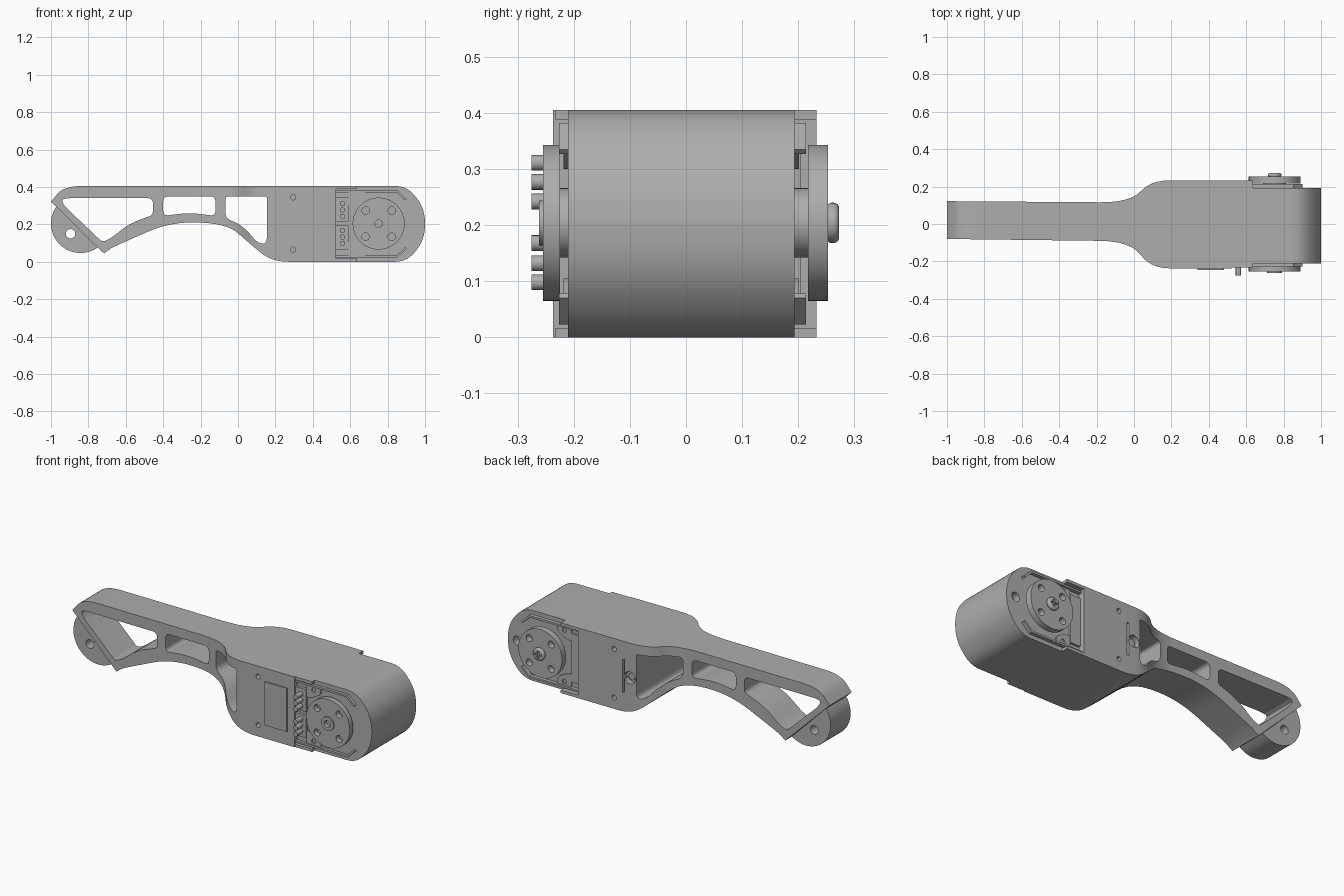
import bpy, bmesh, math
from mathutils import Vector

if "Cube" in bpy.data.objects:
    bpy.data.objects.remove(bpy.data.objects["Cube"])

grey = bpy.data.materials.new("satin grey")
grey.diffuse_color = (0.42, 0.42, 0.42, 1)
grey.use_nodes = True
grey.node_tree.nodes["Principled BSDF"].inputs["Base Color"].default_value = grey.diffuse_color


def rounded(points, steps=6):
    """Polygon whose corners (x, z, radius) are replaced by short curves."""
    out, n = [], len(points)
    for i, p in enumerate(points):
        c = Vector(p[:2])
        r = p[2] if len(p) > 2 else 0
        if r == 0:
            out.append(c)
            continue
        a, b = Vector(points[i - 1][:2]) - c, Vector(points[(i + 1) % n][:2]) - c
        s = c + a.normalized() * min(r, a.length * 0.49)
        e = c + b.normalized() * min(r, b.length * 0.49)
        for k in range(steps + 1):
            t = k / steps
            out.append(s * (1 - t) ** 2 + c * 2 * t * (1 - t) + e * t * t)
    return out


def circle(x, z, r, n=40):
    return [(x + r * math.cos(k * math.tau / n), z + r * math.sin(k * math.tau / n)) for k in range(n)]


def prism(name, outline, lo, hi, axis="y"):
    """Extrude an outline along y (outline in x, z) or z (outline in x, y)."""
    bm = bmesh.new()
    vec = (lambda p, d: (p[0], d, p[1])) if axis == "y" else (lambda p, d: (p[0], p[1], d))
    low = [bm.verts.new(vec(p, lo)) for p in outline]
    high = [bm.verts.new(vec(p, hi)) for p in outline]
    bm.faces.new(low)
    bm.faces.new(high)
    for i in range(len(low)):
        j = (i + 1) % len(low)
        bm.faces.new((low[i], low[j], high[j], high[i]))
    bmesh.ops.recalc_face_normals(bm, faces=bm.faces)
    mesh = bpy.data.meshes.new(name)
    bm.to_mesh(mesh)
    bm.free()
    mesh.materials.append(grey)
    ob = bpy.data.objects.new(name, mesh)
    bpy.context.collection.objects.link(ob)
    return ob


def box(name, x0, x1, z0, z1, y0, y1):
    return prism(name, [(x0, z0), (x1, z0), (x1, z1), (x0, z1)], y0, y1)


def cut(ob, cutters, op="DIFFERENCE"):
    for c in cutters:
        m = ob.modifiers.new("cut", "BOOLEAN")
        m.object, m.operation, m.solver = c, op, "EXACT"
    dg = bpy.context.evaluated_depsgraph_get()
    mesh = bpy.data.meshes.new_from_object(ob.evaluated_get(dg))
    ob.modifiers.clear()
    ob.data = mesh
    for c in cutters:
        bpy.data.objects.remove(c)
    return ob


# Side silhouette of the leg link
side = rounded([(-1, .322), (-.93, .405, .1), (.90, .405, .06), (1.0, .29, .13), (1.0, .115, .13),
                (.90, 0, .06), (.18, 0, .09), (.06, .1, .06), (-.06, .205, .16), (-.36, .215, .14),
                (-.62, .1, .05), (-.674, .075), (-.717, .045)])
# Plan silhouette: slim arm flaring into the wide motor housing
plan = rounded([(-1, -.08), (-.02, -.092, .16), (.09, -.237, .1), (.525, -.237), (.525, -.21), (1.1, -.21),
                (1.1, .193), (.525, .193), (.525, .233), (.09, .233, .1), (-.02, .115, .16), (-1, .122)])
leg = prism("leg_body", side, -.4, .4)
cut(leg, [prism("plan_cutter", plan, -.2, .7, "z")], "INTERSECT")

# Lightening windows through the arm
windows = [
    [(-.95, .34, .06), (-.455, .34, .03), (-.455, .25, .02), (-.58, .205, .08), (-.68, .125, .03),
     (-.725, .105, .02), (-.925, .295, .02)],
    [(-.40, .35, .03), (-.12, .35, .03), (-.12, .245, .03), (-.26, .263, .08), (-.40, .245, .03)],
    [(-.068, .35, .02), (.155, .35, .012), (.155, .09, .05), (.1, .105, .03), (.03, .19, .08), (-.068, .235, .03)],
]
cutters = [prism("window_cutter", rounded(w), -.5, .5) for w in windows]

# Screw holes, cable slot and sockets in the housing
for z in (.065, .345):
    cutters.append(prism("screw_hole_cutter", circle(.295, z, .014, 20), -.3, -.2))
    cutters.append(prism("screw_hole_cutter", circle(.295, z, .014, 20), .2, .3))
cutters.append(prism("socket_cutter", circle(.195, .205, .035, 28), .2, .3))
cutters.append(box("slot_cutter", .228, .24, .11, .30, .2, .3))
cutters.append(prism("end_hole_cutter", circle(.94, .205, .026, 24), .15, .3))
cut(leg, cutters)
prism("socket_ring", circle(.195, .205, .02, 24), .195, .215)

# Round foot pad below the slanted arm end
a0 = math.atan2(1, -1)
arc = []
for k in range(33):
    a = math.radians(133) + math.radians(184) * k / 32
    arc.append((-.842 + .158 * math.cos(a), .205 + .158 * math.sin(a)))
line = -.677
arc = [(x, z) if x + z < line else (x - (x + z - line) / 2, z - (x + z - line) / 2) for x, z in arc]
foot = prism("foot_pad", arc, -.07, .112)
cut(foot, [prism("foot_hole_cutter", circle(-.895, .15, .025, 24), -.5, .5)])

# Front cover plate
box("cover_plate", .34, .482, .08, .33, -.245, -.23)

# Motor fittings on both faces: (side, face, horn inner, horn outer, rim outer)
for tag, s, face, inner, outer, rim in (("front", -1, .21, .225, .255, .226), ("back", 1, .193, .217, .253, .214)):
    def span(a, b):
        return sorted((s * a, s * b))

    # Horn disc with four screw holes and its hub
    horn = prism(tag + "_horn", circle(.752, .204, .139, 64), *span(inner, outer))
    holes = [prism("horn_cutter", circle(.752 + dx, .204 + dz, .02, 20), *span(inner - .05, outer + .05))
             for dx in (-.07, .07) for dz in (-.07, .07)]
    if s < 0:
        holes.append(prism("horn_cutter", circle(.752, .204, .02, 20), *span(outer - .015, .4)))
    cut(horn, holes)
    prism(tag + "_hub", circle(.752, .204, .062), *span(face - .01, inner + .005))

    for top in (0, 1):
        def flip(z):
            return z if top else .405 - z
        label = tag + ("_upper" if top else "_lower")
        # Thin raised rim following the motor case
        prism(label + "_rim", [(x, flip(z)) for x, z in ((.525, .382), (.852, .382), (.902, .335),
              (.894, .327), (.847, .371), (.525, .371))], *span(face - .005, rim))
        # Bracket strip and mounting tab
        box(label + "_bracket", .52, .635, *sorted((flip(.388), flip(.405))), *span(face - .005, .233))
        tab = prism(label + "_tab", [(x, flip(z)) for x, z in rounded(
            [(.59, .372), (.68, .372), (.68, .335, .02), (.62, .30, .02), (.59, .30)])], *span(face - .005, face + .008))
        cut(tab, [prism("tab_cutter", circle(.635, flip(.35), .013, 20), *span(face + .001, face + .1))])

# Connector block with two rows of pins on the front
for z0 in (.065, .215):
    box("connector", .525, .59, z0, z0 + .13, -.225, -.2)
for z in (.098, .132, .168, .242, .277, .311):
    prism("connector_pin", circle(.558, z, .014, 20), -.275, -.22)

# Connector shelf on the back
box("back_connector", .525, .59, .065, .345, .185, .205)

# Front hub ring and domed screw on the back
ring = prism("front_hub_ring", circle(.752, .204, .04), -.262, -.25)
cut(ring, [prism("ring_cutter", circle(.752, .204, .02, 20), -.3, -.2)])
screw = prism("back_screw", circle(.752, .204, .036), .25, .273)
bev = screw.modifiers.new("dome", "BEVEL")
bev.width, bev.segments, bev.limit_method, bev.angle_limit = .01, 4, "ANGLE", 1.0
cut(screw, [])
cut(screw, [box("cross_cutter", .731, .773, .199, .209, .264, .3),
            box("cross_cutter", .747, .757, .183, .225, .264, .3)])

# Smooth shading with sharp edges kept
for ob in bpy.context.scene.objects:
    ob.select_set(True)
bpy.context.view_layer.objects.active = leg
bpy.ops.object.shade_smooth_by_angle(angle=math.radians(30))
